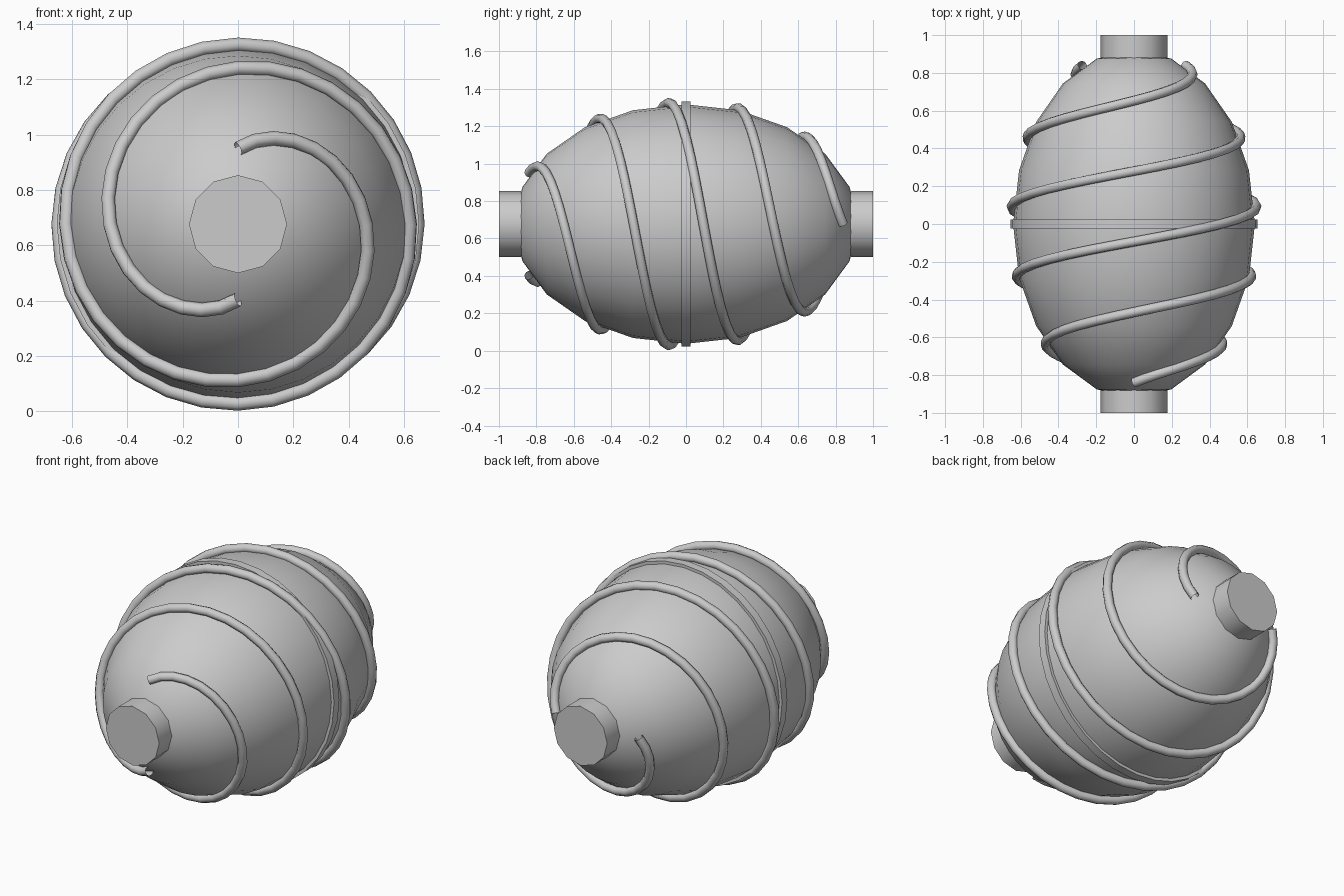
import bpy, math

if "Cube" in bpy.data.objects:
    bpy.data.objects.remove(bpy.data.objects["Cube"])

CZ = 0.677              # height of the drum axis
A, R = 0.92, 0.64       # drum half length and radius

grey = bpy.data.materials.new("light grey")
grey.diffuse_color = (0.6, 0.6, 0.6, 1)
grey.use_nodes = True
grey.node_tree.nodes["Principled BSDF"].inputs["Base Color"].default_value = grey.diffuse_color


def finish(name, angle):
    ob = bpy.context.object
    ob.name = name
    ob.data.materials.clear()
    ob.data.materials.append(grey)
    bpy.ops.object.transform_apply(location=False, rotation=True, scale=True)
    bpy.ops.object.shade_smooth_by_angle(angle=math.radians(angle))
    return ob


def cylinder(name, sides, radius, depth, y):
    bpy.ops.mesh.primitive_cylinder_add(vertices=sides, radius=radius, depth=depth,
                                        location=(0, y, CZ), rotation=(math.pi / 2, 0, 0))
    finish(name, 40)


# Egg-shaped drum body, poles along y
bpy.ops.mesh.primitive_uv_sphere_add(segments=32, ring_count=10, radius=1,
                                     location=(0, 0, CZ), rotation=(math.pi / 2, 0, 0))
bpy.context.object.scale = (R, R, A)
finish("drum_body", 60)

# Middle band and end shafts
cylinder("middle_band", 32, 0.655, 0.05, 0)
cylinder("front_shaft", 12, 0.177, 0.2, -0.9)
cylinder("back_shaft", 12, 0.177, 0.2, 0.9)


# Two spiral ribs, half a turn apart
def spiral(name, phase):
    turns, steps, y0 = 2.25, 72, 0.84
    cu = bpy.data.curves.new(name, 'CURVE')
    cu.dimensions = '3D'
    cu.bevel_depth = 0.026
    cu.bevel_resolution = 2
    sp = cu.splines.new('POLY')
    sp.points.add(steps)
    for i, p in enumerate(sp.points):
        t = i / steps
        y = -y0 + 2 * y0 * t
        r = R * math.sqrt(1 - (y / A) ** 2) + 0.012
        a = phase + 2 * math.pi * turns * t
        p.co = (r * math.sin(a), y, CZ + r * math.cos(a), 1)
    ob = bpy.data.objects.new(name, cu)
    bpy.context.collection.objects.link(ob)
    bpy.ops.object.select_all(action='DESELECT')
    ob.select_set(True)
    bpy.context.view_layer.objects.active = ob
    bpy.ops.object.convert(target='MESH')
    finish(name, 60)


spiral("spiral_rib_a", 0)
spiral("spiral_rib_b", math.pi)
